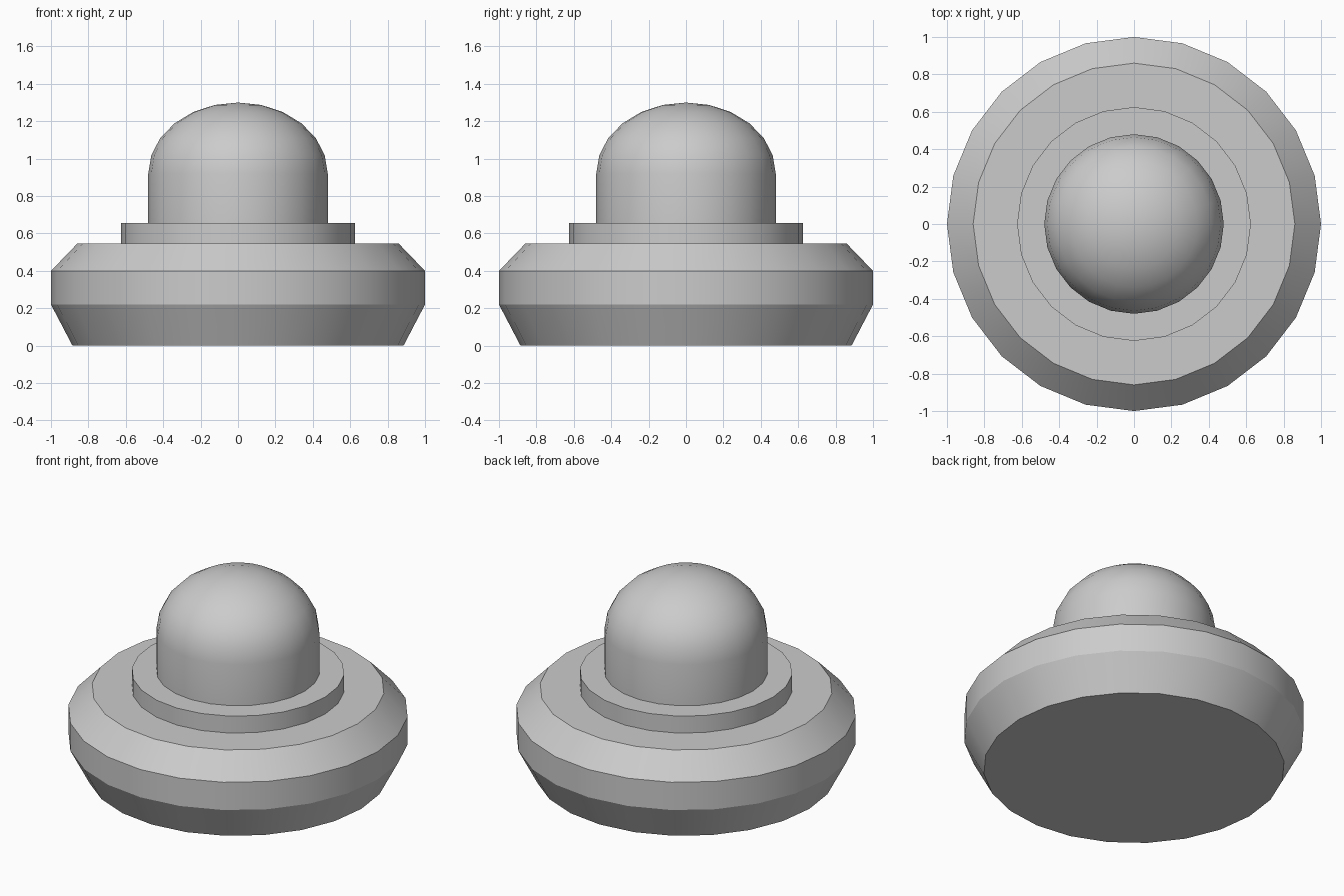
import bpy, bmesh
from math import sin, cos, pi, radians

if "Cube" in bpy.data.objects:
    bpy.data.objects.remove(bpy.data.objects["Cube"])

SIDES = 24


def lathe(name, profile, angle=25):
    """Revolve (radius, z) points around z; a zero radius is a pole, open ends are capped."""
    bm = bmesh.new()
    rings = []
    for r, z in profile:
        if r == 0:
            rings.append([bm.verts.new((0, 0, z))] * SIDES)
        else:
            rings.append([bm.verts.new((r * cos(2 * pi * i / SIDES), r * sin(2 * pi * i / SIDES), z))
                          for i in range(SIDES)])
    for low, high in zip(rings, rings[1:]):
        for i in range(SIDES):
            j = (i + 1) % SIDES
            quad = [low[i], low[j], high[j], high[i]]
            bm.faces.new(list(dict.fromkeys(quad)))
    if profile[0][0] > 0:
        bm.faces.new(rings[0][::-1])
    if profile[-1][0] > 0:
        bm.faces.new(rings[-1])
    mesh = bpy.data.meshes.new(name)
    bm.to_mesh(mesh)
    bm.free()
    obj = bpy.data.objects.new(name, mesh)
    bpy.context.collection.objects.link(obj)
    bpy.ops.object.select_all(action='DESELECT')
    obj.select_set(True)
    bpy.context.view_layer.objects.active = obj
    bpy.ops.object.shade_smooth_by_angle(angle=radians(angle))
    return obj


# Wide base with tapered foot and chamfered top
lathe("base", [(0.885, 0), (1, 0.22), (1, 0.4), (0.86, 0.545)])

# Stepped ring on top of the base
lathe("collar", [(0.625, 0.545), (0.625, 0.655)])

# Button: straight wall with a slightly flattened half-sphere top
dome = [(0.48 * cos(k * pi / 12), 0.92 + 0.38 * sin(k * pi / 12)) for k in range(6)]
lathe("dome_button", [(0.48, 0.655)] + dome + [(0, 1.3)])
